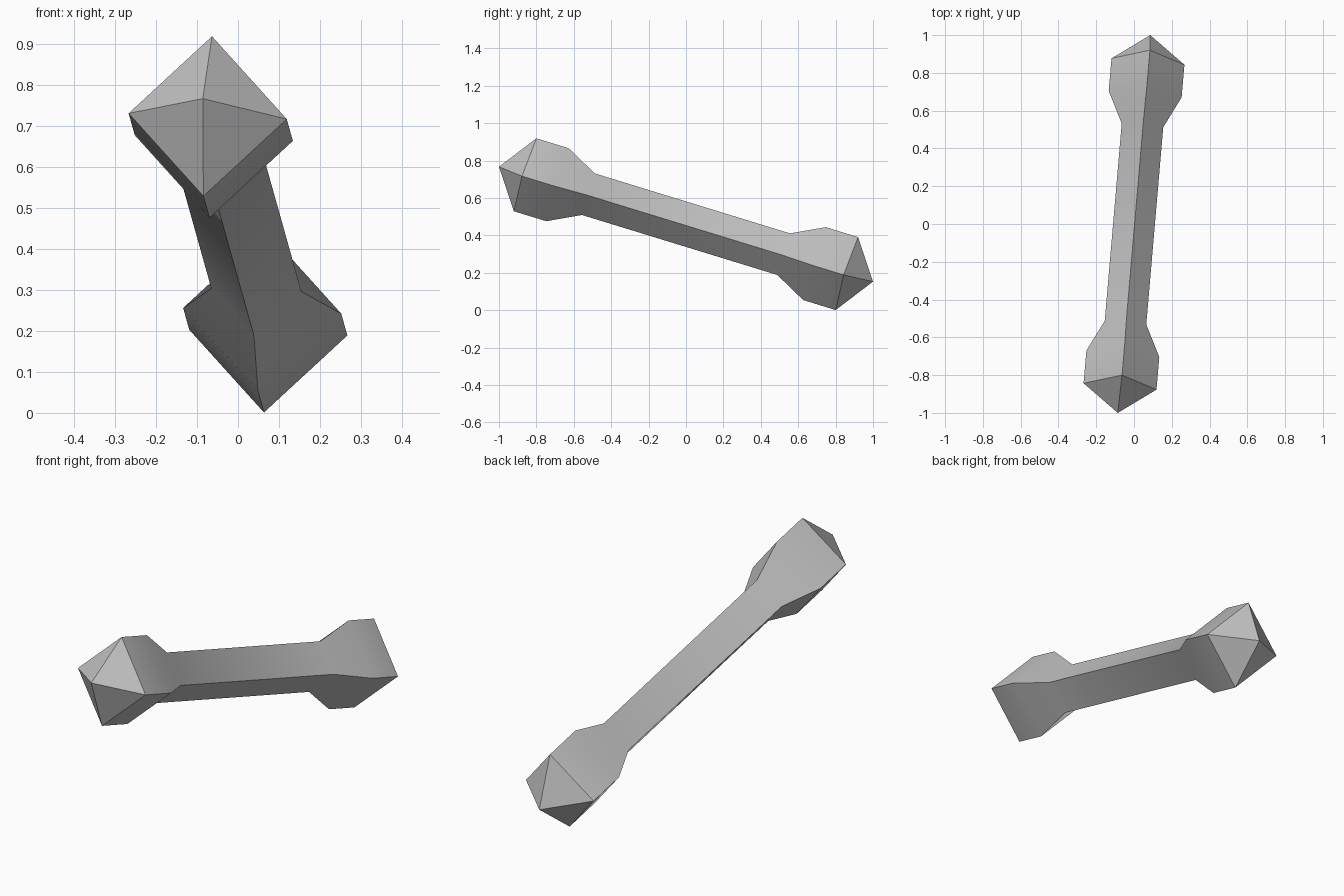
import bpy
import bmesh
import math
from mathutils import Vector

cube = bpy.data.objects.get("Cube")
if cube:
    bpy.data.objects.remove(cube, do_unlink=True)

# Tilted axis and the two half-diagonals of the square section
CENTRE = Vector((0, 0, 0.46))
AXIS = Vector((0.086, 1, -0.307))
SIDE = Vector((0.193, -0.017, -0.007))
UP = Vector((0.0105, 0.06, 0.195))
CORNERS = (SIDE, UP, -SIDE, -UP)

# Half profile: position along the axis and relative width
HALF = [(0.86, 1), (0.687, 1), (0.522, 0.57)]
PROFILE = [(-t, w) for t, w in HALF] + HALF[::-1]

# Plain grey
grey = bpy.data.materials.new("stone_grey")
grey.use_nodes = True
colour = (0.53, 0.53, 0.53, 1)
grey.diffuse_color = colour
grey.node_tree.nodes["Principled BSDF"].inputs["Base Color"].default_value = colour


def bridge(bm, ring_a, ring_b):
    """Join two rings with four quads."""
    for i in range(4):
        j = (i + 1) % 4
        bm.faces.new((ring_a[i], ring_a[j], ring_b[j], ring_b[i]))


def cap(bm, ring, tip):
    """Close a ring with a pyramid."""
    for i in range(4):
        bm.faces.new((ring[i], ring[(i + 1) % 4], tip))


# Bone: square shaft, flared knobs and pointed ends
bm = bmesh.new()
rings = [[bm.verts.new(CENTRE + AXIS * t + c * w) for c in CORNERS]
         for t, w in PROFILE]
for a, b in zip(rings, rings[1:]):
    bridge(bm, a, b)
cap(bm, rings[0], bm.verts.new(CENTRE - AXIS))
cap(bm, rings[-1], bm.verts.new(CENTRE + AXIS))
bmesh.ops.recalc_face_normals(bm, faces=bm.faces)

mesh = bpy.data.meshes.new("bone")
bm.to_mesh(mesh)
bm.free()
mesh.materials.append(grey)
bone = bpy.data.objects.new("bone", mesh)
bpy.context.collection.objects.link(bone)

# Smooth along the flare, sharp on ridges and caps
bpy.ops.object.select_all(action="DESELECT")
bone.select_set(True)
bpy.context.view_layer.objects.active = bone
bpy.ops.object.shade_smooth_by_angle(angle=math.radians(30))
